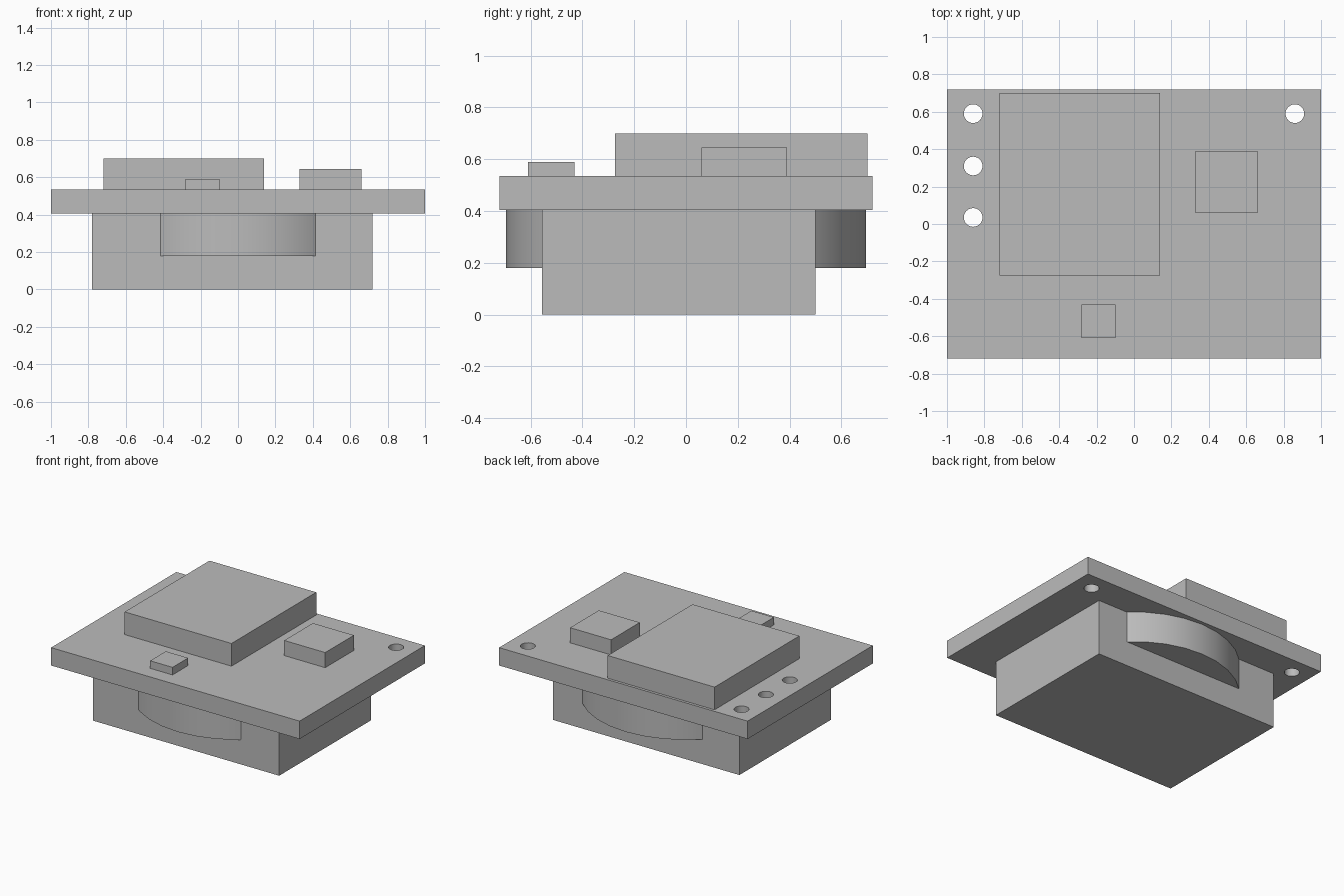
import bpy
from math import radians

cube = bpy.data.objects.get("Cube")
if cube:
    bpy.data.objects.remove(cube, do_unlink=True)

# One plain grey for everything
grey = bpy.data.materials.new("plain_grey")
grey.use_nodes = True
colour = (0.5, 0.5, 0.5, 1)
grey.diffuse_color = colour
grey.node_tree.nodes["Principled BSDF"].inputs["Base Color"].default_value = colour


def finish(name):
    obj = bpy.context.object
    obj.name = name
    obj.data.materials.append(grey)
    return obj


def box(name, x, y, z):
    """Block given by its (low, high) extents on each axis."""
    centre = [(a + b) / 2 for a, b in (x, y, z)]
    bpy.ops.mesh.primitive_cube_add(size=1, location=centre)
    obj = finish(name)
    obj.scale = [b - a for a, b in (x, y, z)]
    bpy.ops.object.transform_apply(location=False, rotation=False, scale=True)
    return obj


def disc(name, x, y, z, radius, sides):
    bpy.ops.mesh.primitive_cylinder_add(
        vertices=sides, radius=radius, depth=z[1] - z[0],
        location=(x, y, (z[0] + z[1]) / 2))
    return finish(name)


BOARD_BOTTOM, BOARD_TOP = 0.405, 0.535

# Circuit board with four drilled mounting holes
board = box("board", (-1, 1), (-0.72, 0.72), (BOARD_BOTTOM, BOARD_TOP))
for x, y in ((-0.86, 0.59), (-0.86, 0.31), (-0.86, 0.035), (0.86, 0.59)):
    drill = disc("hole_cutter", x, y, (0.3, 0.65), 0.05, 24)
    drill.hide_render = True
    cut = board.modifiers.new("hole", "BOOLEAN")
    cut.operation, cut.solver, cut.object = "DIFFERENCE", "EXACT", drill
    bpy.context.view_layer.objects.active = board
    bpy.ops.object.modifier_apply(modifier=cut.name)
    bpy.data.objects.remove(drill, do_unlink=True)

# Components on the top side
box("large_module", (-0.72, 0.14), (-0.275, 0.70), (BOARD_TOP, 0.70))
box("medium_chip", (0.33, 0.66), (0.06, 0.39), (BOARD_TOP, 0.645))
box("small_chip", (-0.28, -0.10), (-0.61, -0.43), (BOARD_TOP, 0.59))

# Housing below the board, with a round body bulging out front and back
box("lower_housing", (-0.78, 0.72), (-0.555, 0.50), (0, BOARD_BOTTOM))
round_body = disc("round_body", 0, 0, (0.18, BOARD_BOTTOM), 0.695, 32)

# Smooth curved walls, keep the rims sharp
for obj in (board, round_body):
    bpy.ops.object.select_all(action="DESELECT")
    obj.select_set(True)
    bpy.context.view_layer.objects.active = obj
    bpy.ops.object.shade_smooth_by_angle(angle=radians(30))
